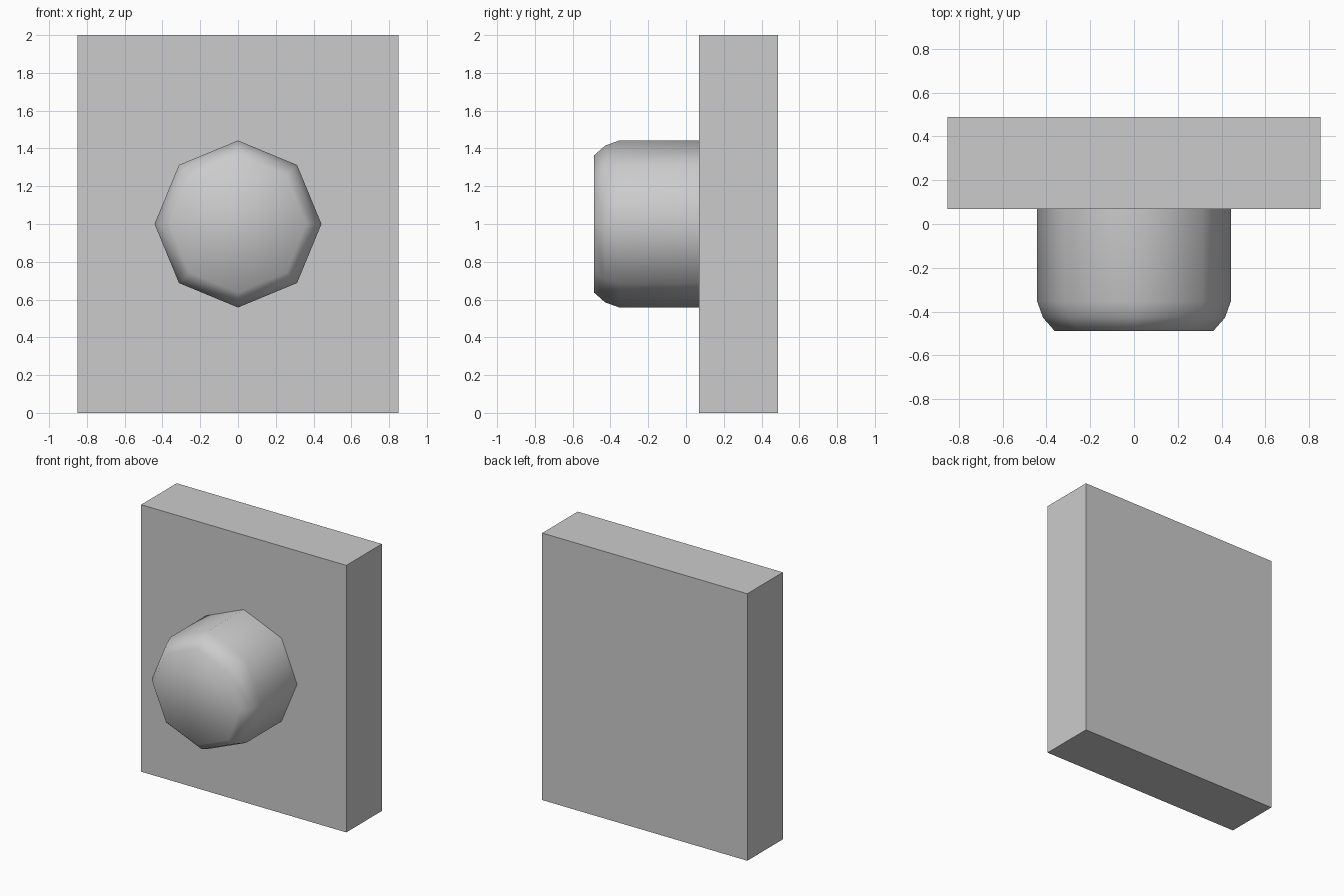
import bpy, bmesh, math

if "Cube" in bpy.data.objects:
    bpy.data.objects.remove(bpy.data.objects["Cube"])

SIDES = 8
CENTRE_Z = 1.0


def add_object(name, bm, smooth=False):
    bmesh.ops.recalc_face_normals(bm, faces=bm.faces)
    for f in bm.faces:
        f.smooth = smooth
    mesh = bpy.data.meshes.new(name)
    bm.to_mesh(mesh)
    bm.free()
    obj = bpy.data.objects.new(name, mesh)
    bpy.context.collection.objects.link(obj)
    return obj


# Wall plate: a plain upright slab
bm = bmesh.new()
bmesh.ops.create_cube(bm, size=1.0)
bmesh.ops.scale(bm, vec=(1.70, 0.42, 2.0), verts=bm.verts)
bmesh.ops.translate(bm, vec=(0, 0.278, 1.0), verts=bm.verts)
add_object("back_plate", bm)

# Push button: eight-sided, smooth shaded, rounded front rim (radius, y)
profile = [(0.442, 0.068), (0.442, -0.353), (0.415, -0.428), (0.362, -0.488)]
bm = bmesh.new()
rings = []
for r, y in profile:
    rings.append([bm.verts.new((r * math.cos(math.tau * i / SIDES), y,
                                CENTRE_Z + r * math.sin(math.tau * i / SIDES)))
                  for i in range(SIDES)])
for a, b in zip(rings, rings[1:]):
    for i in range(SIDES):
        j = (i + 1) % SIDES
        bm.faces.new((a[i], a[j], b[j], b[i]))
# The rear stays open against the plate; only the front is capped
bm.faces.new(rings[-1])
add_object("push_button", bm, smooth=True)
